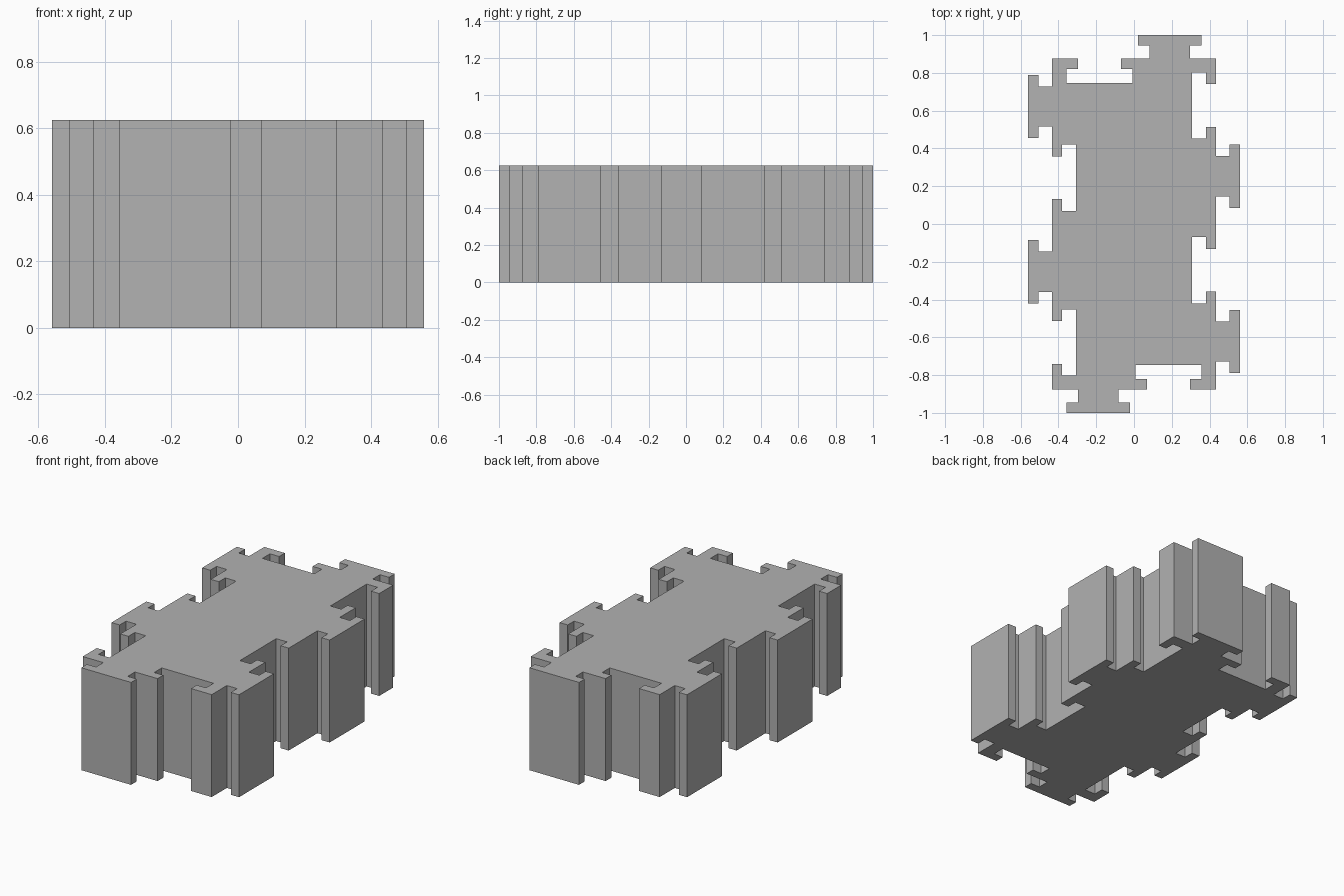
import bpy
import bmesh
from mathutils import Vector

cube = bpy.data.objects.get("Cube")
if cube:
    bpy.data.objects.remove(cube, do_unlink=True)

HALF_X, HALF_Y, HEIGHT = 0.435, 0.875, 0.625

# One flat grey
grey = bpy.data.materials.new("plain grey")
grey.use_nodes = True
colour = (0.445, 0.445, 0.445, 1)
grey.diffuse_color = colour
grey.node_tree.nodes["Principled BSDF"].inputs["Base Color"].default_value = colour


def t_profile(centre, along, out, neck, head, shoulder, tip):
    """T-shaped connector outline, walked in the direction 'along'."""
    steps = [(-neck, 0), (-neck, shoulder), (-head, shoulder), (-head, tip)]
    steps += [(-a, d) for a, d in reversed(steps)]
    return [centre + along * a + out * d for a, d in steps]


def tab(centre, along, out):
    return t_profile(centre, along, out, 0.107, 0.168, 0.07, 0.125)


def slot(centre, along, out):
    return t_profile(centre, along, out, 0.113, 0.175, -0.055, -0.128)


# Right-hand and front edges, walked clockwise from the back corner
down, left = Vector((0, -1)), Vector((-1, 0))
half = [Vector((HALF_X, HALF_Y))]
for make, y in ((slot, 0.627), (tab, 0.252), (slot, -0.245), (tab, -0.622)):
    half += make(Vector((HALF_X, y)), down, -left)
half.append(Vector((HALF_X, -HALF_Y)))
for make, x in ((slot, 0.183), (tab, -0.19)):
    half += make(Vector((x, -HALF_Y)), left, down)

# Opposite edges are the same outline turned half a circle
outline = half + [-p for p in half]

# Extruded interlocking block
bm = bmesh.new()
base = bm.faces.new([bm.verts.new((p.x, p.y, 0)) for p in outline])
top = bmesh.ops.extrude_face_region(bm, geom=[base])["geom"]
bmesh.ops.translate(bm, vec=(0, 0, HEIGHT),
                    verts=[g for g in top if isinstance(g, bmesh.types.BMVert)])
bmesh.ops.recalc_face_normals(bm, faces=bm.faces)
mesh = bpy.data.meshes.new("interlocking_block")
bm.to_mesh(mesh)
bm.free()
mesh.materials.append(grey)
block = bpy.data.objects.new("interlocking_block", mesh)
bpy.context.collection.objects.link(block)
